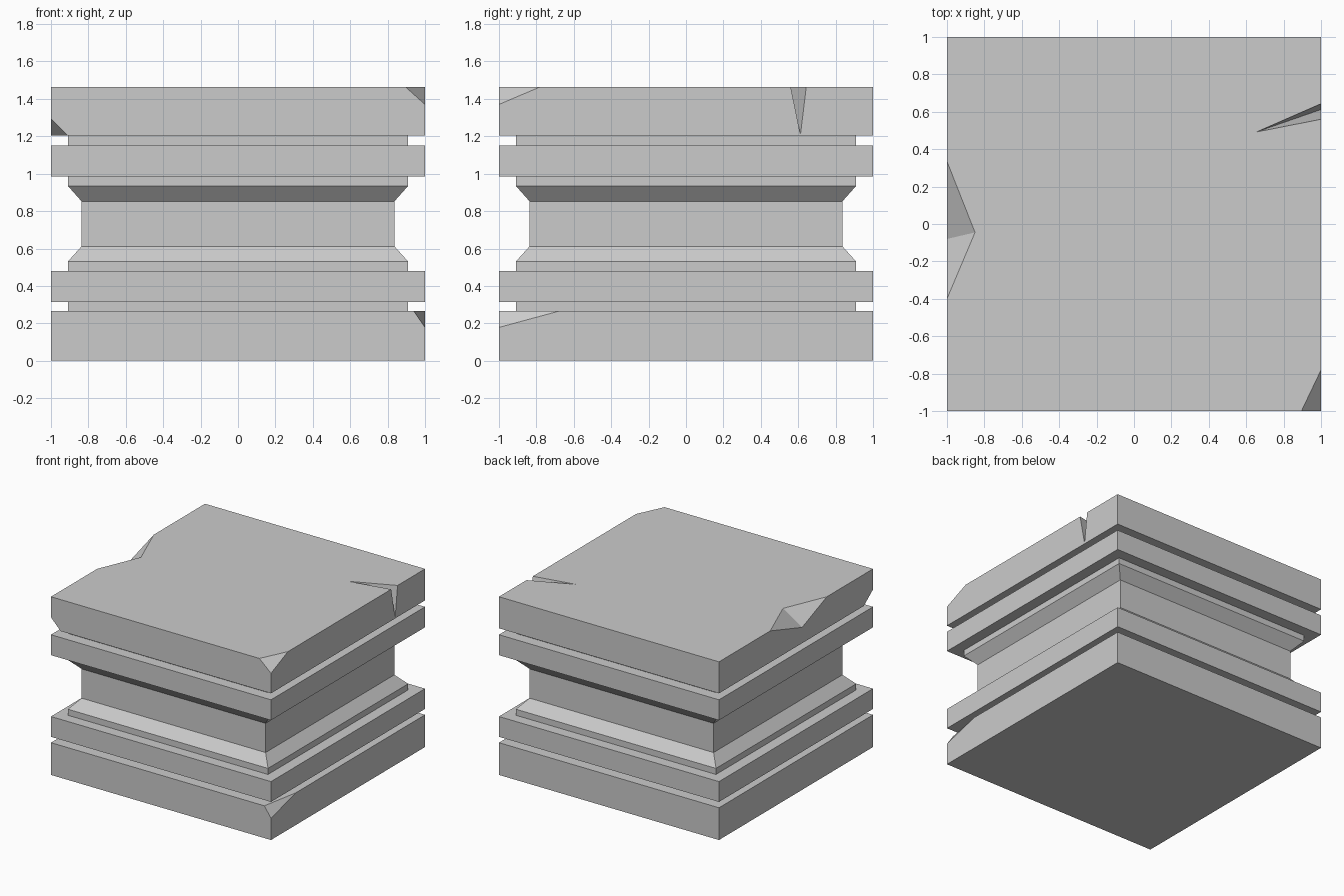
import bpy, bmesh
from mathutils import Vector

if "Cube" in bpy.data.objects:
    bpy.data.objects.remove(bpy.data.objects["Cube"])

# Half-width and height of each square ring, bottom to top
TOP = 1.464
PROFILE = [(1, 0), (1, 0.265), (0.91, 0.265), (0.91, 0.313), (1, 0.313), (1, 0.48),
           (0.91, 0.48), (0.91, 0.53), (0.836, 0.612), (0.836, 0.852), (0.91, 0.935),
           (0.91, 0.984), (1, 0.984), (1, 1.152), (0.91, 1.152), (0.91, 1.205),
           (1, 1.205), (1, TOP)]


def make_object(name, bm):
    bmesh.ops.recalc_face_normals(bm, faces=bm.faces)
    mesh = bpy.data.meshes.new(name)
    bm.to_mesh(mesh)
    bm.free()
    obj = bpy.data.objects.new(name, mesh)
    bpy.context.collection.objects.link(obj)
    return obj


def square_column(name, profile):
    bm = bmesh.new()
    rings = [[bm.verts.new((sx * w, sy * w, z))
              for sx, sy in ((-1, -1), (1, -1), (1, 1), (-1, 1))] for w, z in profile]
    for low, high in zip(rings, rings[1:]):
        for i in range(4):
            j = (i + 1) % 4
            bm.faces.new((low[i], low[j], high[j], high[i]))
    bm.faces.new(rings[0])
    bm.faces.new(rings[-1])
    return make_object(name, bm)


def cut_chip(target, points, outward):
    """Cut a small wedge, swept outward so it clears the stone's surface."""
    bm = bmesh.new()
    for p in points:
        bm.verts.new(p)
        bm.verts.new(Vector(p) + 0.02 * Vector(outward))
    hull = bmesh.ops.convex_hull(bm, input=bm.verts)
    loose = {g for g in hull["geom_interior"] + hull["geom_unused"]
             if isinstance(g, bmesh.types.BMVert)}
    bmesh.ops.delete(bm, geom=list(loose), context='VERTS')
    cutter = make_object("chip_cutter", bm)
    cutter.hide_render = True
    mod = target.modifiers.new("chip", 'BOOLEAN')
    mod.operation = 'DIFFERENCE'
    mod.solver = 'EXACT'
    mod.object = cutter
    bpy.context.view_layer.objects.active = target
    bpy.ops.object.modifier_apply(modifier=mod.name)
    bpy.data.objects.remove(cutter)


def corner_chip(target, corner, size, outward):
    c, o = Vector(corner), Vector(outward)
    points = [c.copy()]
    for i in range(3):
        p = c.copy()
        p[i] -= o[i] * size[i]
        points.append(p)
    cut_chip(target, points, outward)


pedestal = square_column("stone_pedestal", PROFILE)

# Broken corners
corner_chip(pedestal, (1, -1, TOP), (0.105, 0.22, 0.094), (1, -1, 1))
corner_chip(pedestal, (1, -1, 0.265), (0.06, 0.32, 0.087), (1, -1, 1))
corner_chip(pedestal, (-1, -1, 1.205), (0.088, 0.12, 0.09), (-1, -1, -1))

# Notch in the left top edge and crack in the right top edge
cut_chip(pedestal, [(-1, 0.335, TOP), (-1, -0.4, TOP), (-1, -0.08, 1.335),
                    (-0.85, -0.045, TOP)], (-1, 0, 1))
cut_chip(pedestal, [(1, 0.643, TOP), (1, 0.56, TOP), (1, 0.612, 1.208),
                    (0.655, 0.492, TOP)], (1, 0, 1))
